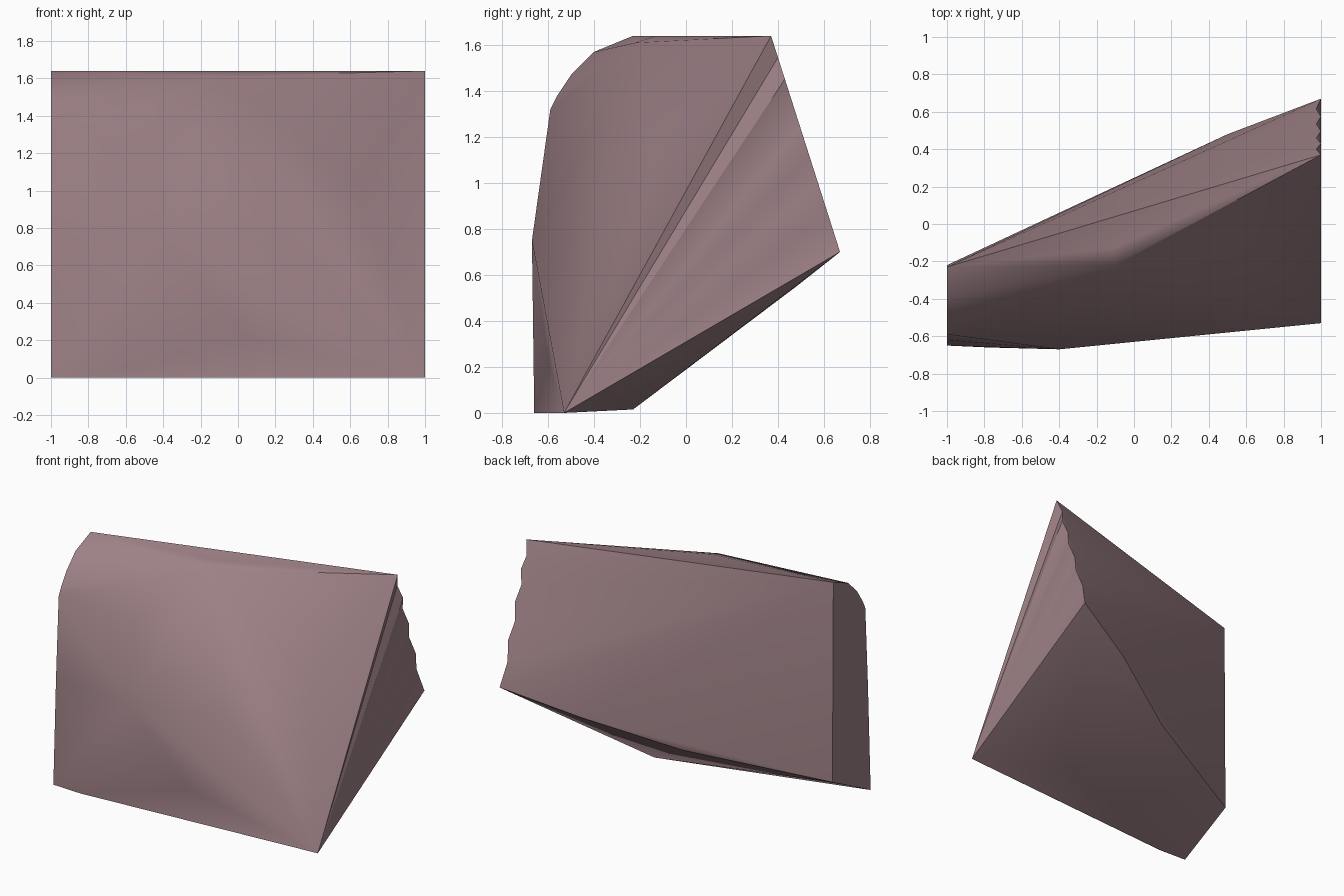
import bpy, bmesh, math
from mathutils import Vector

if "Cube" in bpy.data.objects:
    bpy.data.objects.remove(bpy.data.objects["Cube"])

# Main corners of the broken rock
corners = [
    (-1, -.65, 0), (-.78, -.66, 0), (1, -.53, 0), (.41, -.23, .015),      # base
    (-.4, -.67, .75), (-1, -.62, .75), (.74, .12, 1.38),                   # front
    (-.1, -.22, 1.61), (-.11, -.13, 1.64), (1, .37, 1.64),                 # top
    (1, .67, .70), (.5, .48, .55), (-.1, .18, .36), (-1, -.22, .22),       # back
]
# Rounded shoulder at the upper left
shoulder = [(-.59, 1.32), (-.56, 1.38), (-.5, 1.47), (-.4, 1.57), (-.23, 1.64)]
corners += [(-1, y, z) for y, z in shoulder]

bm = bmesh.new()
for c in corners:
    bm.verts.new(c)
hull = bmesh.ops.convex_hull(bm, input=bm.verts[:])
loose = [v for v in bm.verts if not v.link_faces]
bmesh.ops.delete(bm, geom=loose, context='VERTS')

# Long fracture ribs fanning over the right side
a, b, c = Vector((1, -.53, 0)), Vector((1, .37, 1.64)), Vector((1, .67, .70))
for t in (.1, .2, .3, .42, .55, .68, .82):
    target = b.lerp(c, t)
    faces = [f for f in bm.faces if all(v.co.x > .999 for v in f.verts)]
    edges = {e for f in faces for e in f.edges}
    verts = {v for f in faces for v in f.verts}
    bmesh.ops.bisect_plane(bm, geom=list(verts) + list(edges) + faces, dist=1e-4,
                           plane_co=a, plane_no=Vector((1, 0, 0)).cross(target - a))
for i, t in enumerate((.1, .2, .3, .42, .55, .68, .82)):
    target = b.lerp(c, t)
    for v in bm.verts:
        if (v.co - target).length < .004 and i % 2 == 0:
            v.co.x -= .025

# Shallow chipped hollows in the broad front facets
bmesh.ops.triangulate(bm, faces=bm.faces[:])
bm.normal_update()
broad = [f for f in bm.faces if f.normal.y < -.3 and f.calc_area() > .25]
for f in broad:
    n = f.normal.copy()
    for v in bmesh.ops.poke(bm, faces=[f])['verts']:
        v.co -= n * .015

bmesh.ops.recalc_face_normals(bm, faces=bm.faces[:])
mesh = bpy.data.meshes.new("rock_chunk")
bm.to_mesh(mesh)
bm.free()
rock = bpy.data.objects.new("rock_chunk", mesh)
bpy.context.collection.objects.link(rock)

# Dusky reddish stone
stone = bpy.data.materials.new("dusky_stone")
stone.diffuse_color = (.34, .22, .24, 1)
stone.use_nodes = True
stone.node_tree.nodes["Principled BSDF"].inputs["Base Color"].default_value = stone.diffuse_color
mesh.materials.append(stone)

bpy.context.view_layer.objects.active = rock
rock.select_set(True)
bpy.ops.object.shade_smooth_by_angle(angle=math.radians(35))
